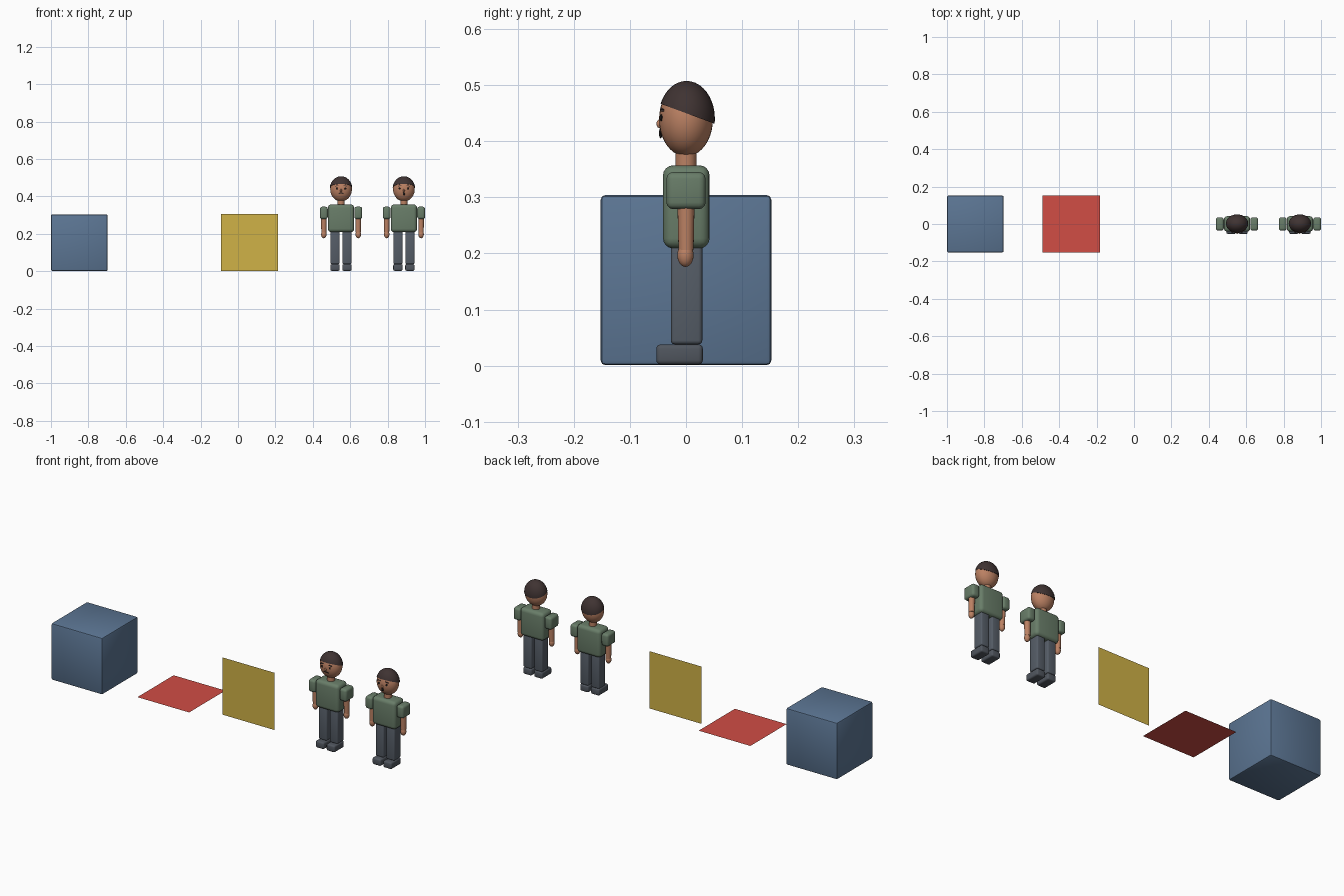
import bpy, bmesh, math
from mathutils import Matrix, Vector

if "Cube" in bpy.data.objects:
    bpy.data.objects.remove(bpy.data.objects["Cube"])


def mat(name, rgb):
    m = bpy.data.materials.new(name)
    m.diffuse_color = (*rgb, 1)
    m.use_nodes = True
    m.node_tree.nodes["Principled BSDF"].inputs["Base Color"].default_value = m.diffuse_color
    return m


BLUE = mat("blue", (0.107, 0.181, 0.296))
RED = mat("red", (0.640, 0.075, 0.059))
YELLOW = mat("yellow", (0.631, 0.445, 0.063))
GREEN = mat("shirt_green", (0.140, 0.205, 0.140))
TROUSER = mat("trouser_grey", (0.092, 0.110, 0.136))
SHOE = mat("shoe_grey", (0.080, 0.092, 0.112))
SKIN = mat("skin", (0.500, 0.220, 0.125))
HAIR = mat("hair_brown", (0.050, 0.033, 0.032))
DARK = mat("face_dark", (0.010, 0.008, 0.008))


def finish(bm, name, material, angle=40):
    mesh = bpy.data.meshes.new(name)
    bm.to_mesh(mesh)
    bm.free()
    mesh.materials.append(material)
    ob = bpy.data.objects.new(name, mesh)
    bpy.context.collection.objects.link(ob)
    bpy.ops.object.select_all(action='DESELECT')
    ob.select_set(True)
    bpy.context.view_layer.objects.active = ob
    bpy.ops.object.shade_smooth_by_angle(angle=math.radians(angle))
    return ob


def box(name, material, lo, hi, bevel=0.0, segments=3, tilt=0.0):
    """Rounded box between two corners, tilted about its own y axis."""
    lo, hi = Vector(lo), Vector(hi)
    bm = bmesh.new()
    bmesh.ops.create_cube(bm, size=1)
    bmesh.ops.scale(bm, vec=hi - lo, verts=bm.verts)
    if bevel:
        bmesh.ops.bevel(bm, geom=bm.edges[:], offset=bevel, segments=segments,
                        profile=0.5, affect='EDGES')
    bm.transform(Matrix.Translation((lo + hi) / 2) @ Matrix.Rotation(tilt, 4, 'Y'))
    return finish(bm, name, material)


def ball(name, material, centre, radii, u=24, v=16, cut=None):
    """Ellipsoid, optionally keeping only the side a (point, normal) plane faces."""
    bm = bmesh.new()
    bmesh.ops.create_uvsphere(bm, u_segments=u, v_segments=v, radius=1)
    bm.transform(Matrix.Translation(centre) @ Matrix.Diagonal((*radii, 1)))
    if cut:
        geom = bm.verts[:] + bm.edges[:] + bm.faces[:]
        res = bmesh.ops.bisect_plane(bm, geom=geom, plane_co=cut[0], plane_no=cut[1],
                                     clear_inner=True)
        rim = [e for e in res["geom_cut"] if isinstance(e, bmesh.types.BMEdge)]
        bmesh.ops.edgeloop_fill(bm, edges=rim)
        bmesh.ops.recalc_face_normals(bm, faces=bm.faces)
    return finish(bm, name, material)


def tube(name, material, x, z0, z1, r0, r1):
    bm = bmesh.new()
    bmesh.ops.create_cone(bm, cap_ends=True, segments=20, radius1=r0, radius2=r1,
                          depth=z1 - z0)
    bm.transform(Matrix.Translation((x, 0, (z0 + z1) / 2)))
    return finish(bm, name, material)


def sheet(name, material, centre, half, upright=False):
    bm = bmesh.new()
    bmesh.ops.create_grid(bm, x_segments=1, y_segments=1, size=half)
    rot = Matrix.Rotation(math.pi / 2, 4, 'X') if upright else Matrix()
    bm.transform(Matrix.Translation(centre) @ rot)
    return finish(bm, name, material)


# Cube and the two flat squares
box("blue_cube", BLUE, (-1, -0.152, 0.001), (-0.697, 0.152, 0.304), 0.008, 2)
sheet("red_floor_square", RED, (-0.335, 0, 0.046), 0.153)
sheet("yellow_wall_square", YELLOW, (0.0615, 0, 0.153), 0.153, upright=True)

HEAD_Z, HEAD_R = 0.439, (0.058, 0.048, 0.066)


def face_y(dx, z):
    """Front surface of the head at a sideways offset and height."""
    k = 1 - (dx / HEAD_R[0]) ** 2 - ((z - HEAD_Z) / HEAD_R[2]) ** 2
    return -HEAD_R[1] * math.sqrt(max(k, 0))


def figure(tag, cx, open_mouth):
    # Torso, neck, head
    box(tag + "_torso", GREEN, (cx - 0.070, -0.041, 0.209), (cx + 0.070, 0.042, 0.357), 0.018, 4)
    tube(tag + "_neck", SKIN, cx, 0.345, 0.395, 0.019, 0.019)
    ball(tag + "_head", SKIN, (cx, 0, HEAD_Z), HEAD_R, 32, 20)
    # Hair cap, sloping down to the back
    ball(tag + "_hair", HAIR, (cx, 0.001, 0.440), (0.0605, 0.0505, 0.0675), 32, 20,
         ((cx, 0, 0.450), Vector((0, 0.37, 1)).normalized()))
    # Nose and mouth
    ball(tag + "_nose", SKIN, (cx, face_y(0, 0.431) + 0.001, 0.431), (0.005, 0.006, 0.008), 12, 8)
    mouth_y = face_y(0, 0.417)
    if open_mouth:
        ball(tag + "_mouth", DARK, (cx, mouth_y, 0.414), (0.006, 0.003, 0.009), 16, 8)
    else:
        box(tag + "_mouth", DARK, (cx - 0.007, mouth_y - 0.002, 0.416),
            (cx + 0.007, mouth_y + 0.004, 0.420))
    for side, s in (("left", -1), ("right", 1)):
        part = f"{tag}_{side}_"
        # Eyes, brows and mouth corners
        ey = face_y(0.023, 0.442)
        ball(part + "eye", DARK, (cx + s * 0.023, ey, 0.442), (0.005, 0.003, 0.006), 12, 8)
        by = face_y(0.023, 0.456)
        box(part + "brow", HAIR, (cx + s * 0.023 - 0.009, by - 0.003, 0.4545),
            (cx + s * 0.023 + 0.009, by + 0.003, 0.458), tilt=s * 0.2)
        if not open_mouth:
            box(part + "mouth_corner", DARK, (cx + s * 0.010 - 0.005, mouth_y - 0.001, 0.4135),
                (cx + s * 0.010 + 0.005, mouth_y + 0.004, 0.4175), tilt=s * 0.5)
        # Sleeve, arm, hand
        x = cx + s * 0.092
        box(part + "sleeve", GREEN, (x - 0.021, -0.035, 0.279), (x + 0.021, 0.035, 0.345), 0.012)
        tube(part + "arm", SKIN, x, 0.206, 0.300, 0.0135, 0.0155)
        ball(part + "hand", SKIN, (x, -0.001, 0.197), (0.0145, 0.0145, 0.021), 20, 12)
        # Leg and shoe
        x = cx + s * 0.032
        box(part + "leg", TROUSER, (x - 0.0245, -0.027, 0.038), (x + 0.0245, 0.029, 0.222), 0.007)
        box(part + "shoe", SHOE, (x - 0.025, -0.053, 0.002), (x + 0.025, 0.030, 0.038), 0.008)


figure("first_figure", 0.551, False)
figure("second_figure", 0.887, True)
